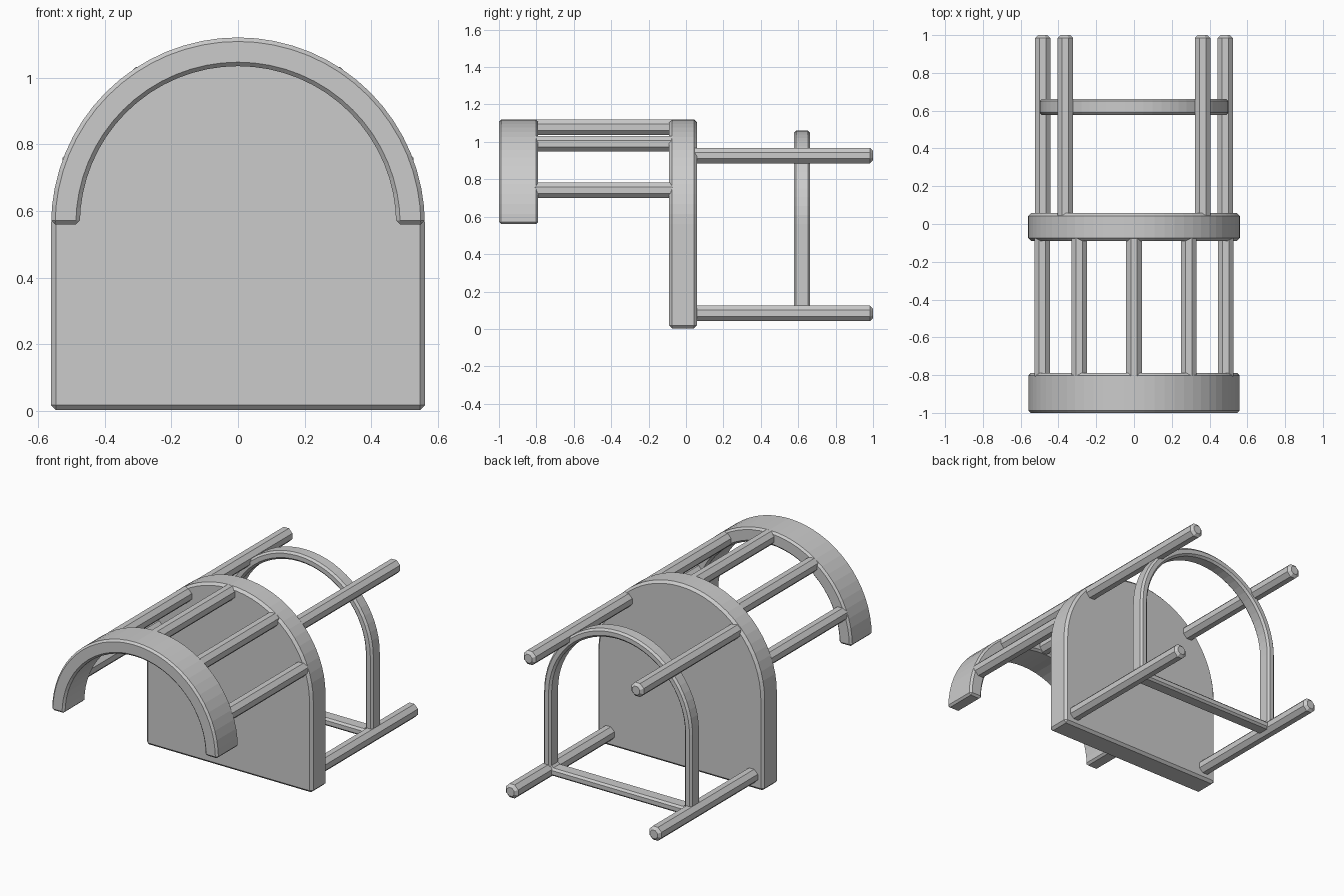
import bpy, bmesh, math

if "Cube" in bpy.data.objects:
    bpy.data.objects.remove(bpy.data.objects["Cube"])

R = 0.56          # outer arch radius and its centre height
ROD_RING = 0.518  # radius on which the rods sit
SEG = 32


def finish(name, bm, bevel):
    bmesh.ops.recalc_face_normals(bm, faces=bm.faces)
    mesh = bpy.data.meshes.new(name)
    bm.to_mesh(mesh)
    bm.free()
    obj = bpy.data.objects.new(name, mesh)
    bpy.context.collection.objects.link(obj)
    mod = obj.modifiers.new("edge_bevel", 'BEVEL')
    mod.width = bevel
    mod.segments = 1
    mod.limit_method = 'ANGLE'
    mod.angle_limit = math.radians(50)
    return obj


def arc(r):
    return [(r * math.cos(math.pi * i / SEG), R + r * math.sin(math.pi * i / SEG))
            for i in range(SEG + 1)]


def arch(r, bottom):
    # round-topped outline, straight down to a flat bottom
    return arc(r) + [(-r, bottom), (r, bottom)]


def extrude_y(name, outline, y0, y1, bevel):
    bm = bmesh.new()
    face = bm.faces.new([bm.verts.new((x, y0, z)) for x, z in outline])
    geom = bmesh.ops.extrude_face_region(bm, geom=[face])["geom"]
    bmesh.ops.translate(bm, vec=(0, y1 - y0, 0),
                        verts=[v for v in geom if isinstance(v, bmesh.types.BMVert)])
    return finish(name, bm, bevel)


def frame_y(name, outer, inner, y0, y1, bevel):
    # closed band between two matching outlines
    bm = bmesh.new()
    loops = [[bm.verts.new((x, y, z)) for x, z in pts]
             for pts, y in ((outer, y0), (outer, y1), (inner, y1), (inner, y0))]
    n = len(outer)
    for k in range(4):
        a, b = loops[k], loops[(k + 1) % 4]
        for i in range(n):
            j = (i + 1) % n
            bm.faces.new((a[i], a[j], b[j], b[i]))
    return finish(name, bm, bevel)


def rod(name, x, z, y0, y1, r=0.043):
    pts = [(x + r * math.cos(math.pi * (i + .5) / 4) * 1.04,
            z + r * math.sin(math.pi * (i + .5) / 4) * 1.04) for i in range(8)]
    return extrude_y(name, pts, y0, y1, 0.016)


# Solid round-topped panel
extrude_y("centre_panel", arch(R, 0.003), -0.09, 0.058, 0.015)

# Half-ring at the front
extrude_y("front_arch", arc(R) + arc(0.474)[::-1], -1.0, -0.79, 0.012)

# Five rods joining the front arch to the panel
for i, deg in enumerate((20.5, 56, 90, 124, 159.5)):
    a = math.radians(deg)
    rod(f"front_rod_{i + 1}", ROD_RING * math.cos(a), R + ROD_RING * math.sin(a), -0.82, -0.06)

# Upper and lower rods behind the panel
for side, s in (("left", -1), ("right", 1)):
    rod(f"upper_back_rod_{side}", s * 0.363, 0.927, 0.03, 1.0)
    rod(f"lower_back_rod_{side}", s * 0.483, 0.083, 0.03, 1.0)

# Thin closed hoop tying the back rods together
frame_y("back_hoop", arch(0.5, 0.06), arch(0.45, 0.108), 0.577, 0.663, 0.012)
